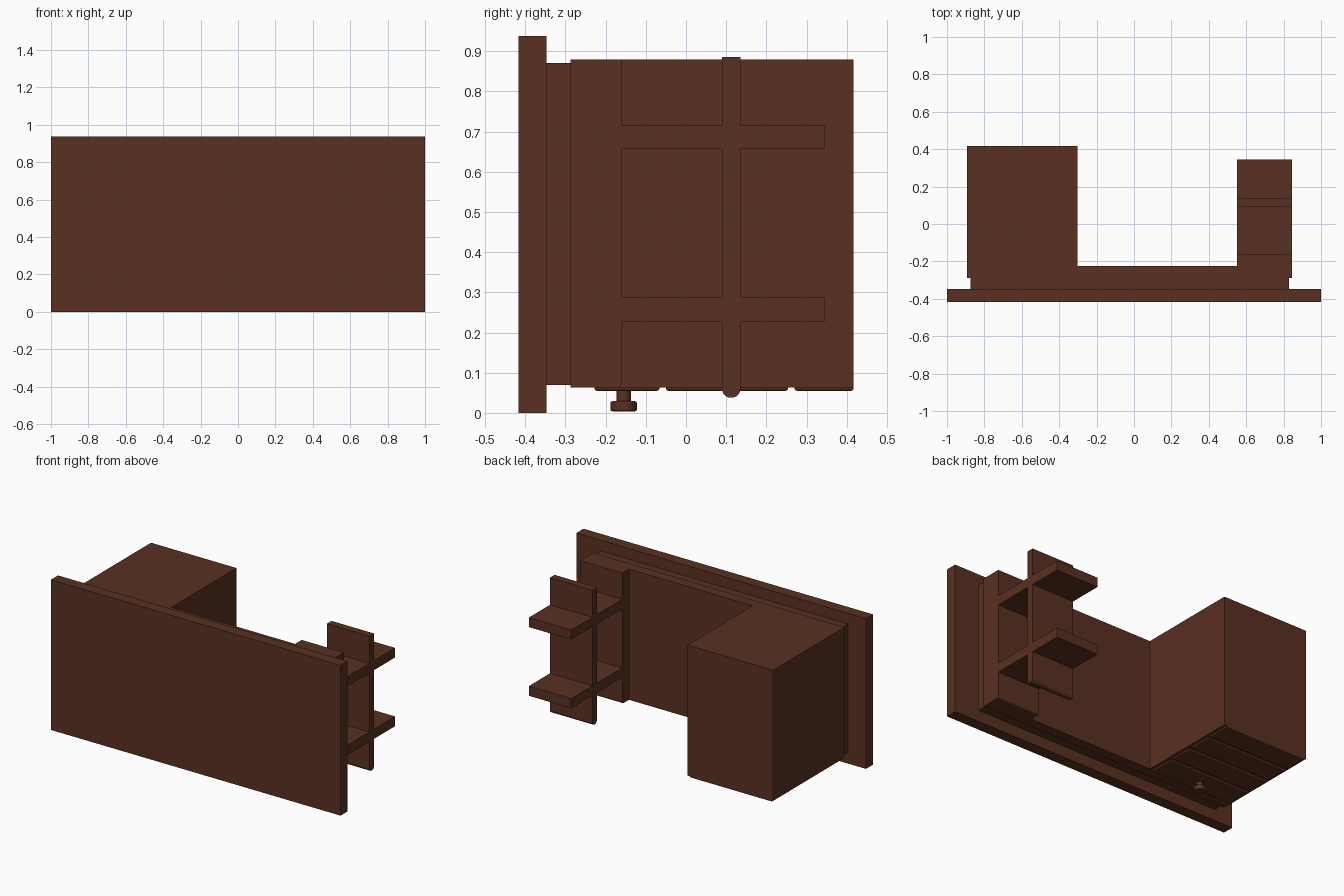
import bpy, bmesh
from math import radians

if "Cube" in bpy.data.objects:
    bpy.data.objects.remove(bpy.data.objects["Cube"])

wood = bpy.data.materials.new("dark_wood")
wood.diffuse_color = (0.1, 0.03, 0.015, 1)
wood.use_nodes = True
wood.node_tree.nodes["Principled BSDF"].inputs["Base Color"].default_value = wood.diffuse_color


def finish(name, bm):
    bmesh.ops.recalc_face_normals(bm, faces=bm.faces)
    me = bpy.data.meshes.new(name)
    bm.to_mesh(me)
    bm.free()
    me.materials.append(wood)
    ob = bpy.data.objects.new(name, me)
    bpy.context.collection.objects.link(ob)
    return ob


def prism(name, pts, z0, z1, round_test=None, r=0.01, seg=4):
    """Extrude an xy outline upward, rounding the edges picked by round_test(edge)."""
    bm = bmesh.new()
    face = bm.faces.new([bm.verts.new((x, y, z0)) for x, y in pts])
    top = bmesh.ops.extrude_face_region(bm, geom=[face])["geom"]
    for v in top:
        if isinstance(v, bmesh.types.BMVert):
            v.co.z = z1
    bmesh.ops.recalc_face_normals(bm, faces=bm.faces)
    if round_test:
        edges = [e for e in bm.edges if round_test(e)]
        bmesh.ops.bevel(bm, geom=edges, offset=r, segments=seg, profile=0.5, affect='EDGES')
    return finish(name, bm)


def box(name, x, y, z, round_test=None, r=0.01, seg=4):
    pts = [(x[0], y[0]), (x[1], y[0]), (x[1], y[1]), (x[0], y[1])]
    return prism(name, pts, *z, round_test, r, seg)


def disc(name, loc, radius, z0, z1, bevel=0):
    bpy.ops.mesh.primitive_cylinder_add(vertices=24, radius=radius, depth=z1 - z0,
                                        location=(loc[0], loc[1], (z0 + z1) / 2))
    ob = bpy.context.object
    ob.name = name
    ob.data.materials.append(wood)
    if bevel:
        m = ob.modifiers.new("rounded_rim", 'BEVEL')
        m.width, m.segments = bevel, 3
    bpy.ops.object.shade_smooth_by_angle(angle=radians(40))


# Front panel and the recessed strip behind it
box("front_panel", (-1, 1), (-0.417, -0.347), (0, 0.938))
box("recessed_spacer", (-0.875, 0.83), (-0.347, -0.288), (0.07, 0.871))

# Body: back panel, deep cabinet on one side, shallow upright on the other
outline = [(-0.893, -0.288), (0.845, -0.288), (0.845, -0.16), (0.552, -0.16),
           (0.552, -0.225), (-0.303, -0.225), (-0.303, 0.417), (-0.893, 0.417)]
prism("desk_body", outline, 0.063, 0.879,
      lambda e: all(v.co.z < 0.1 and abs(v.co.y + 0.16) < 1e-4 for v in e.verts), 0.012)

# Shelf grid: upright with rounded lower edge, and two levels of shelves
sx = (0.552, 0.845)
box("shelf_upright", sx, (0.09, 0.135), (0.038, 0.885),
    lambda e: all(v.co.z < 0.1 for v in e.verts)
    and abs(e.verts[0].co.y - e.verts[1].co.y) < 1e-4, 0.021, 6)
for level, z in (("lower", (0.227, 0.287)), ("upper", (0.656, 0.715))):
    box(level + "_inner_shelf", sx, (-0.16, 0.09), z)
    box(level + "_outer_shelf", sx, (0.135, 0.344), z)

# Planks under the cabinet
for i, y in enumerate([(-0.228, -0.066), (-0.05, 0.094), (0.11, 0.254), (0.27, 0.417)]):
    box(f"bottom_plank_{i + 1}", (-0.885, -0.32), y, (0.055, 0.064),
        lambda e: all(v.co.z < 0.06 for v in e.verts), 0.006, 3)

# Adjustable foot
foot = (-0.605, -0.155)
disc("foot_stem", foot, 0.018, 0.028, 0.06)
disc("foot_pad", foot, 0.033, 0.004, 0.029, 0.005)
